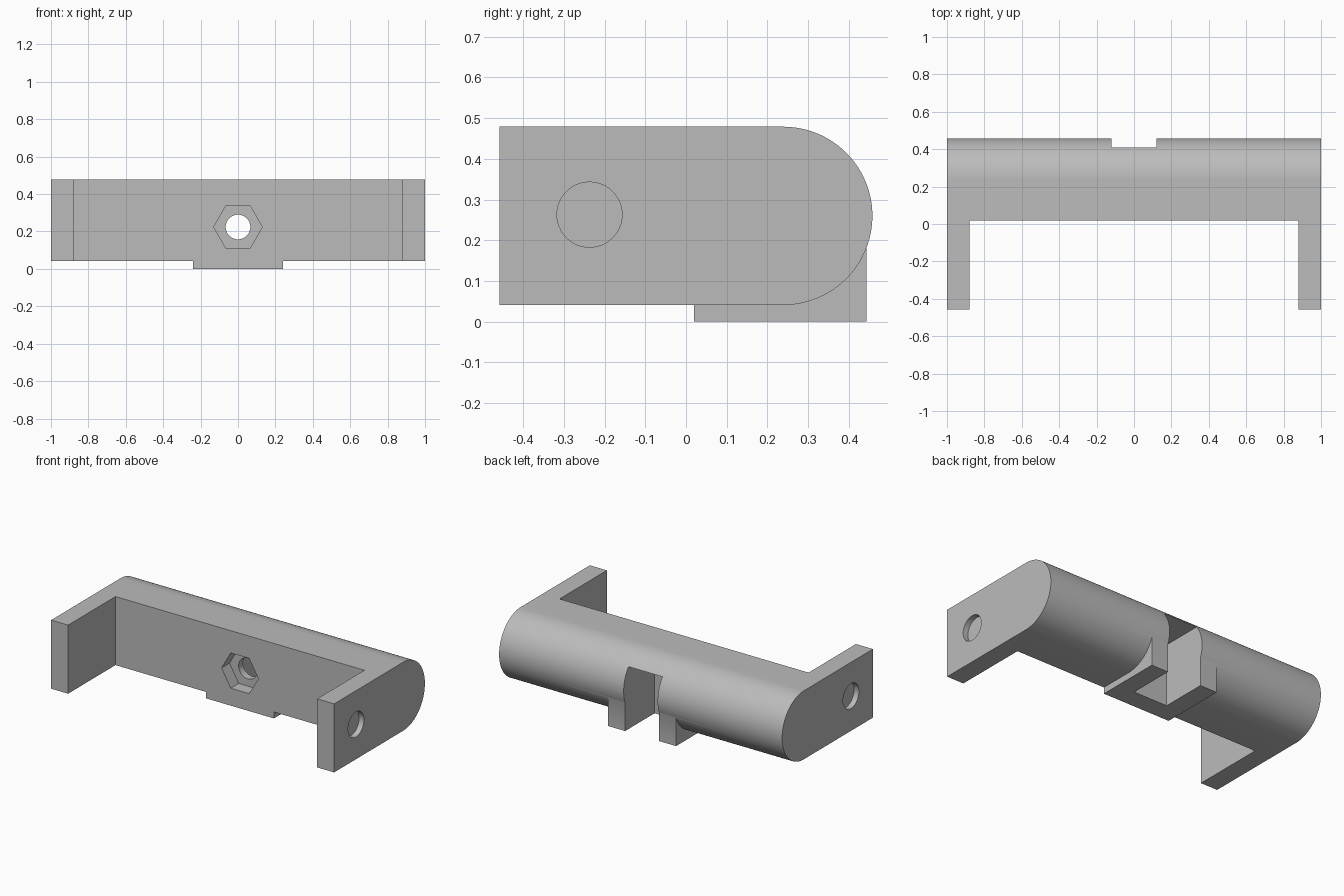
import bpy, bmesh
from math import sin, cos, pi, radians

default = bpy.data.objects.get("Cube")
if default:
    bpy.data.objects.remove(default, do_unlink=True)

grey = bpy.data.materials.new("plain grey")
grey.use_nodes = True
COLOUR = (0.5, 0.5, 0.5, 1)
grey.diffuse_color = COLOUR
grey.node_tree.nodes["Principled BSDF"].inputs["Base Color"].default_value = COLOUR


def prism(name, outline, axis, lo, hi):
    """Extrude a 2D outline along x (outline is y, z) or y (outline is x, z)."""
    def place(p, d):
        return (d, p[0], p[1]) if axis == "x" else (p[0], d, p[1])
    bm = bmesh.new()
    start = [bm.verts.new(place(p, lo)) for p in outline]
    end = [bm.verts.new(place(p, hi)) for p in outline]
    bm.faces.new(start)
    bm.faces.new(end)
    for i in range(len(outline)):
        j = (i + 1) % len(outline)
        bm.faces.new((start[i], start[j], end[j], end[i]))
    bmesh.ops.recalc_face_normals(bm, faces=bm.faces)
    mesh = bpy.data.meshes.new(name)
    bm.to_mesh(mesh)
    bm.free()
    mesh.materials.append(grey)
    obj = bpy.data.objects.new(name, mesh)
    bpy.context.collection.objects.link(obj)
    return obj


def rect(a0, a1, b0, b1):
    return [(a0, b0), (a1, b0), (a1, b1), (a0, b1)]


def ring(a, b, r, n):
    return [(a + r * cos(2 * pi * i / n), b + r * sin(2 * pi * i / n)) for i in range(n)]


def combine(target, tool, operation):
    """Apply a boolean and discard the tool."""
    mod = target.modifiers.new(operation, "BOOLEAN")
    mod.operation, mod.object, mod.solver = operation, tool, "EXACT"
    bpy.context.view_layer.objects.active = target
    bpy.ops.object.modifier_apply(modifier=mod.name)
    bpy.data.objects.remove(tool, do_unlink=True)


FRONT, BACK, BASE, TOP, WALL = -0.458, 0.458, 0.041, 0.479, 0.02
R = (TOP - BASE) / 2
MID = (TOP + BASE) / 2

# Round-backed bar with the two side arms
steps = 48
side = [(FRONT, TOP), (FRONT, BASE)]
side += [(BACK - R + R * sin(pi * i / steps), MID - R * cos(pi * i / steps))
         for i in range(steps + 1)]
bracket = prism("bracket", side, "x", -1, 1)
combine(bracket, prism("arm_gap", rect(FRONT - 0.1, WALL, -0.1, 0.7), "x", -0.88, 0.88),
        "DIFFERENCE")

# Foot pad under the middle
combine(bracket, prism("foot_pad", rect(WALL, 0.443, 0, 0.2), "x", -0.24, 0.24), "UNION")

# Slot open to the back and bottom
combine(bracket, prism("slot", rect(0.145, 0.6, -0.1, 0.398), "x", -0.12, 0.12), "DIFFERENCE")

# Nut recess and bolt bore
combine(bracket, prism("nut_recess", ring(0, 0.224, 0.13, 6), "y", -0.1, 0.1), "DIFFERENCE")
combine(bracket, prism("bolt_bore", ring(0, 0.224, 0.066, 48), "y", 0.05, 0.2), "DIFFERENCE")

# Shallow round sockets on the outer arm faces
for s in (-1, 1):
    combine(bracket, prism("socket", ring(-0.237, MID + 0.003, 0.08, 48), "x",
                           s * 0.965, s * 1.1), "DIFFERENCE")

bpy.ops.object.select_all(action="DESELECT")
bracket.select_set(True)
bpy.context.view_layer.objects.active = bracket
bpy.ops.object.shade_smooth_by_angle(angle=radians(30))
